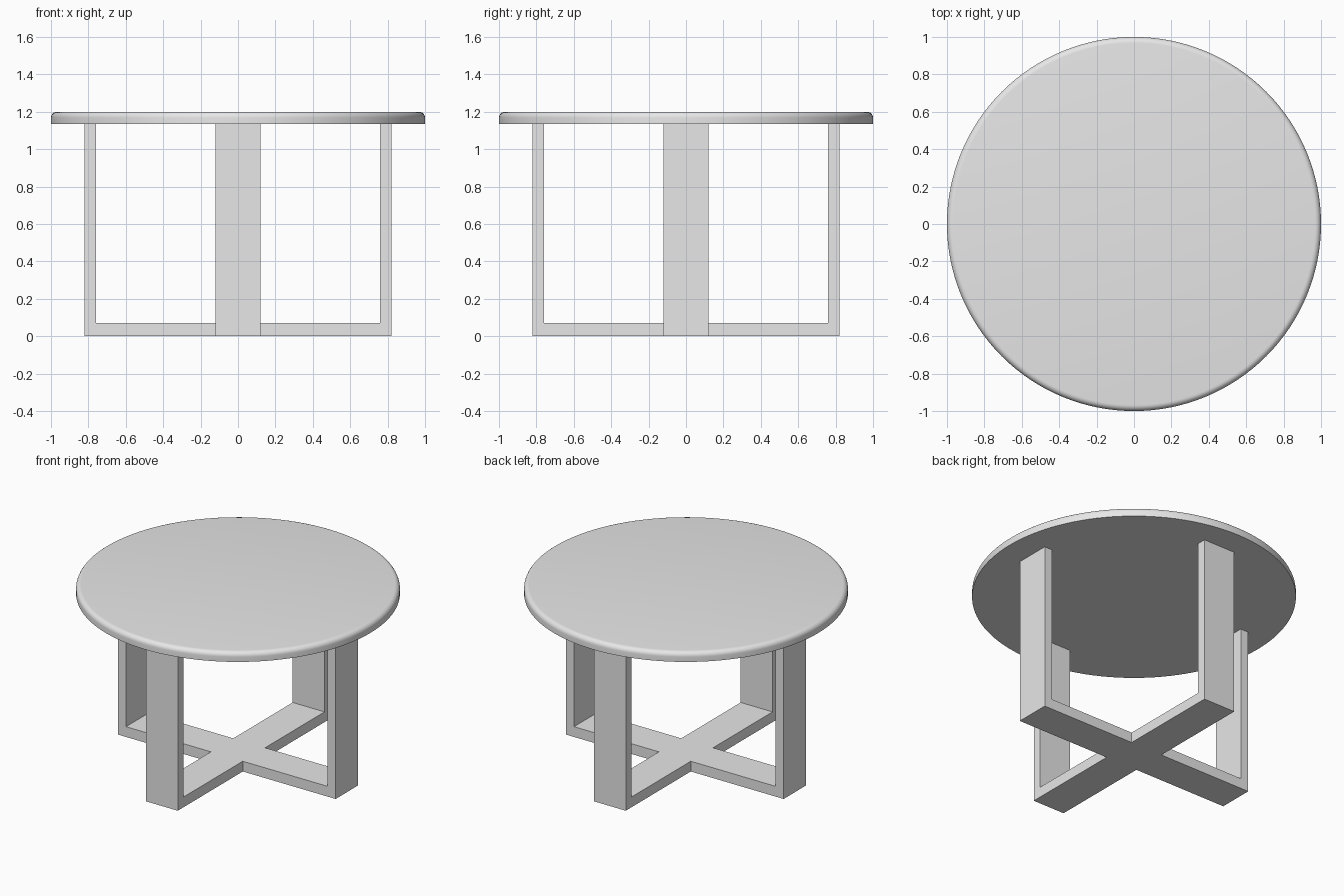
import bpy, bmesh, math
from mathutils import Matrix, Vector

cube = bpy.data.objects.get("Cube")
if cube:
    bpy.data.objects.remove(cube, do_unlink=True)

TOP_Z, TOP_UNDER = 1.2, 1.135
REACH, INNER, HALF_W, BAR_H = 0.82, 0.76, 0.12, 0.07

grey = bpy.data.materials.new("light grey")
grey.use_nodes = True
grey.diffuse_color = (0.8, 0.8, 0.8, 1)
grey.node_tree.nodes["Principled BSDF"].inputs["Base Color"].default_value = (0.8, 0.8, 0.8, 1)


def add_object(name, bm):
    bmesh.ops.recalc_face_normals(bm, faces=bm.faces)
    mesh = bpy.data.meshes.new(name)
    bm.to_mesh(mesh)
    bm.free()
    mesh.materials.append(grey)
    obj = bpy.data.objects.new(name, mesh)
    bpy.context.collection.objects.link(obj)
    return obj


def extrude_up(bm, faces, height):
    """Extrude faces as one region and return the raised faces."""
    geom = bmesh.ops.extrude_face_region(bm, geom=faces)["geom"]
    verts = [g for g in geom if isinstance(g, bmesh.types.BMVert)]
    bmesh.ops.translate(bm, verts=verts, vec=(0, 0, height))
    return [g for g in geom if isinstance(g, bmesh.types.BMFace)]


# Round tabletop: flat underside, rounded upper rim
bm = bmesh.new()
bmesh.ops.create_cone(bm, cap_ends=True, segments=128, radius1=1, radius2=1,
                      depth=TOP_Z - TOP_UNDER,
                      matrix=Matrix.Translation((0, 0, (TOP_Z + TOP_UNDER) / 2)))
rim = [e for e in bm.edges if all(v.co.z > TOP_Z - 0.01 for v in e.verts)]
bmesh.ops.bevel(bm, geom=rim, offset=0.032, segments=6, profile=0.5, affect='EDGES')
top = add_object("tabletop", bm)
bpy.context.view_layer.objects.active = top
top.select_set(True)
bpy.ops.object.shade_smooth_by_angle(angle=math.radians(35))
top.select_set(False)

# Crossed floor bars with an upright flat leg at each end, as one mesh
bm = bmesh.new()


def floor_quad(x0, x1, turn):
    spin = Matrix.Rotation(turn * math.pi / 2, 3, 'Z')
    corners = [(x0, -HALF_W), (x1, -HALF_W), (x1, HALF_W), (x0, HALF_W)]
    bm.faces.new([bm.verts.new(spin @ Vector((x, y, 0))) for x, y in corners])


floor_quad(-HALF_W, HALF_W, 0)
for turn in range(4):
    floor_quad(HALF_W, INNER, turn)
    floor_quad(INNER, REACH, turn)
bmesh.ops.remove_doubles(bm, verts=bm.verts, dist=0.0005)
underside = bm.faces[:]
raised = extrude_up(bm, underside, BAR_H)
# Keep the floor side closed if the extrusion consumed it
if not any(all(v.co.z < 0.001 for v in f.verts) for f in bm.faces):
    bmesh.ops.holes_fill(bm, edges=[e for e in bm.edges if e.is_boundary])
ends = [f for f in raised if f.calc_center_median().length > INNER]
extrude_up(bm, ends, TOP_UNDER + 0.01 - BAR_H)
# Remove bar faces left inside the legs
inside = [f for f in bm.faces if f.calc_center_median().xy.length > INNER
          and all(abs(v.co.z - BAR_H) < 0.001 for v in f.verts)]
bmesh.ops.delete(bm, geom=inside, context='FACES_ONLY')
add_object("cross_base_and_legs", bm)
